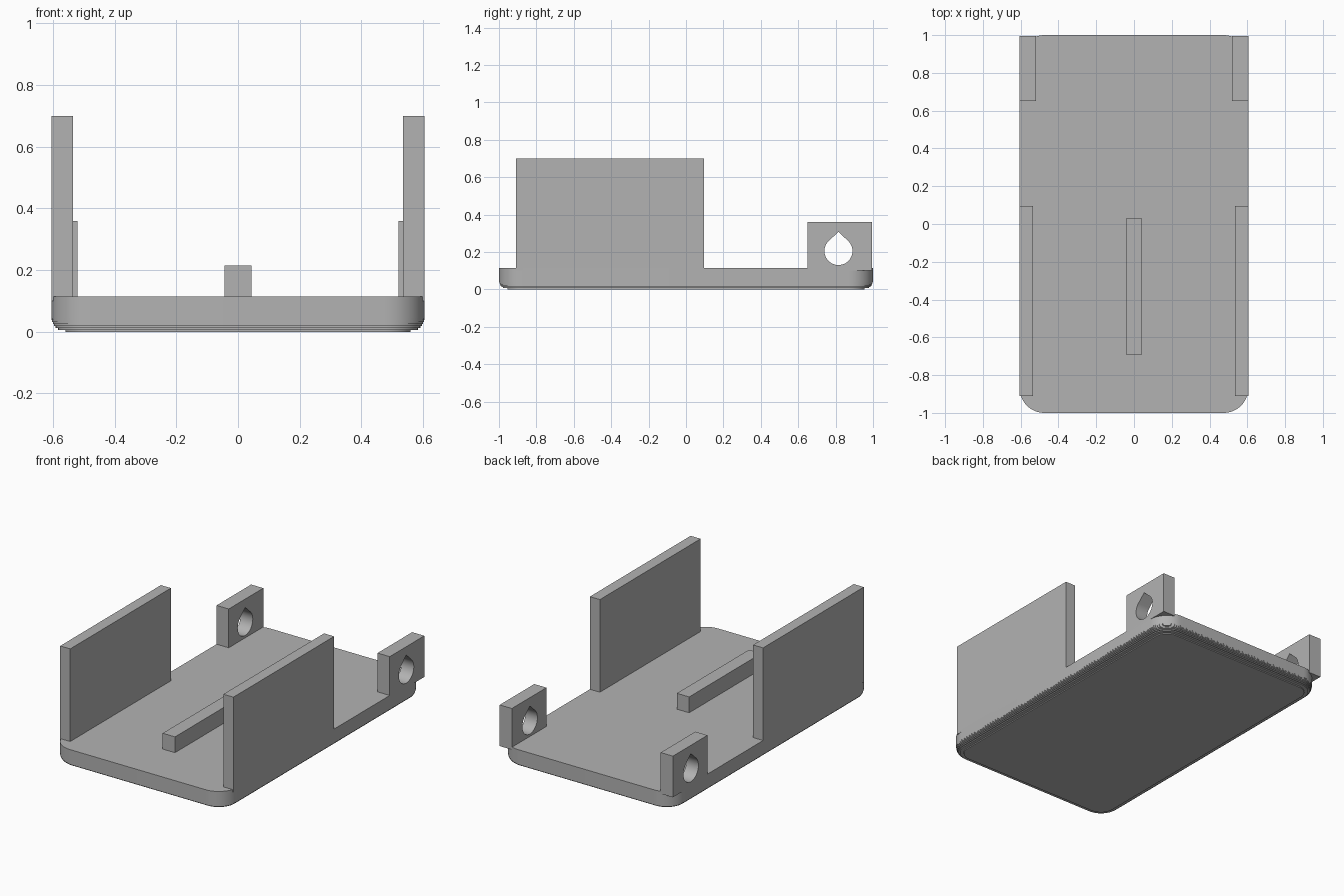
import bpy, bmesh, math

if "Cube" in bpy.data.objects:
    bpy.data.objects.remove(bpy.data.objects["Cube"], do_unlink=True)

GREY = 0.45
HALF_X, HALF_Y, TOP = 0.605, 1.0, 0.115
CORNER, ROUND, STEPS = 0.13, 0.045, 7

mat = bpy.data.materials.new("plain grey")
mat.use_nodes = True
mat.diffuse_color = (GREY, GREY, GREY, 1)
mat.node_tree.nodes["Principled BSDF"].inputs["Base Color"].default_value = (GREY, GREY, GREY, 1)


def finish(name, bm, smooth=False):
    bmesh.ops.recalc_face_normals(bm, faces=bm.faces)
    mesh = bpy.data.meshes.new(name)
    bm.to_mesh(mesh)
    bm.free()
    mesh.materials.append(mat)
    obj = bpy.data.objects.new(name, mesh)
    bpy.context.collection.objects.link(obj)
    if smooth:
        bpy.ops.object.select_all(action="DESELECT")
        obj.select_set(True)
        bpy.context.view_layer.objects.active = obj
        bpy.ops.object.shade_smooth_by_angle(angle=math.radians(30))
    return obj


def box(name, x0, x1, y0, y1, z0, z1):
    bm = bmesh.new()
    bmesh.ops.create_cube(bm, size=1)
    for v in bm.verts:
        v.co = (x1 if v.co.x > 0 else x0, y1 if v.co.y > 0 else y0, z1 if v.co.z > 0 else z0)
    return finish(name, bm)


def rounded_outline(inset, segments=12):
    r = CORNER - inset
    points = []
    for quarter, (sx, sy) in enumerate([(1, 1), (-1, 1), (-1, -1), (1, -1)]):
        for i in range(segments + 1):
            a = math.pi / 2 * (quarter + i / segments)
            points.append((sx * (HALF_X - CORNER) + r * math.cos(a),
                           sy * (HALF_Y - CORNER) + r * math.sin(a)))
    return points


# Base tray with a stepped, rounded lower edge
bm = bmesh.new()
levels = []
for i in range(STEPS + 1):
    z0 = ROUND * i / STEPS
    z1 = ROUND * (i + 1) / STEPS if i < STEPS else TOP
    inset = ROUND - math.sqrt(ROUND ** 2 - (ROUND - z0) ** 2)
    levels += [(inset, z0), (inset, z1)]
rings = [[bm.verts.new((x, y, z)) for x, y in rounded_outline(inset)] for inset, z in levels]
for low, high in zip(rings, rings[1:]):
    for i in range(len(low)):
        j = (i + 1) % len(low)
        bm.faces.new((low[i], low[j], high[j], high[i]))
bm.faces.new(rings[0])
bm.faces.new(rings[-1])
finish("base", bm, smooth=True)

# Raised centre rib
box("centre_rib", -0.043, 0.043, -0.69, 0.03, 0.1, 0.215)


# Mounting lug with a teardrop hole running through it sideways
def lug(name, x0, x1):
    cy, cz, r = 0.815, 0.205, 0.075
    obj = box(name, x0, x1, 0.65, 0.995, 0.1, 0.36)
    bm = bmesh.new()
    n = 36
    profile = [(cy, cz + r * 1.36)]
    for i in range(n + 1):
        a = math.radians(135 + 270 * i / n)
        profile.append((cy + r * math.cos(a), cz + r * math.sin(a)))
    face = bm.faces.new([bm.verts.new((x0 - 0.05, y, z)) for y, z in profile])
    ext = bmesh.ops.extrude_face_region(bm, geom=[face])
    for v in ext["geom"]:
        if isinstance(v, bmesh.types.BMVert):
            v.co.x = x1 + 0.05
    cutter = finish(name + "_cutter", bm)
    mod = obj.modifiers.new("hole", "BOOLEAN")
    mod.operation = "DIFFERENCE"
    mod.solver = "EXACT"
    mod.object = cutter
    bpy.ops.object.select_all(action="DESELECT")
    obj.select_set(True)
    bpy.context.view_layer.objects.active = obj
    bpy.ops.object.modifier_apply(modifier="hole")
    bpy.data.objects.remove(cutter, do_unlink=True)
    bpy.ops.object.shade_smooth_by_angle(angle=math.radians(30))


# Side walls and rear lugs, one per side
for side, s in (("left", 1), ("right", -1)):
    wall = sorted((s * 0.535, s * HALF_X))
    box(side + "_wall", *wall, -0.91, 0.095, 0.1, 0.7)
    lug(side + "_lug", *sorted((s * 0.52, s * HALF_X)))
